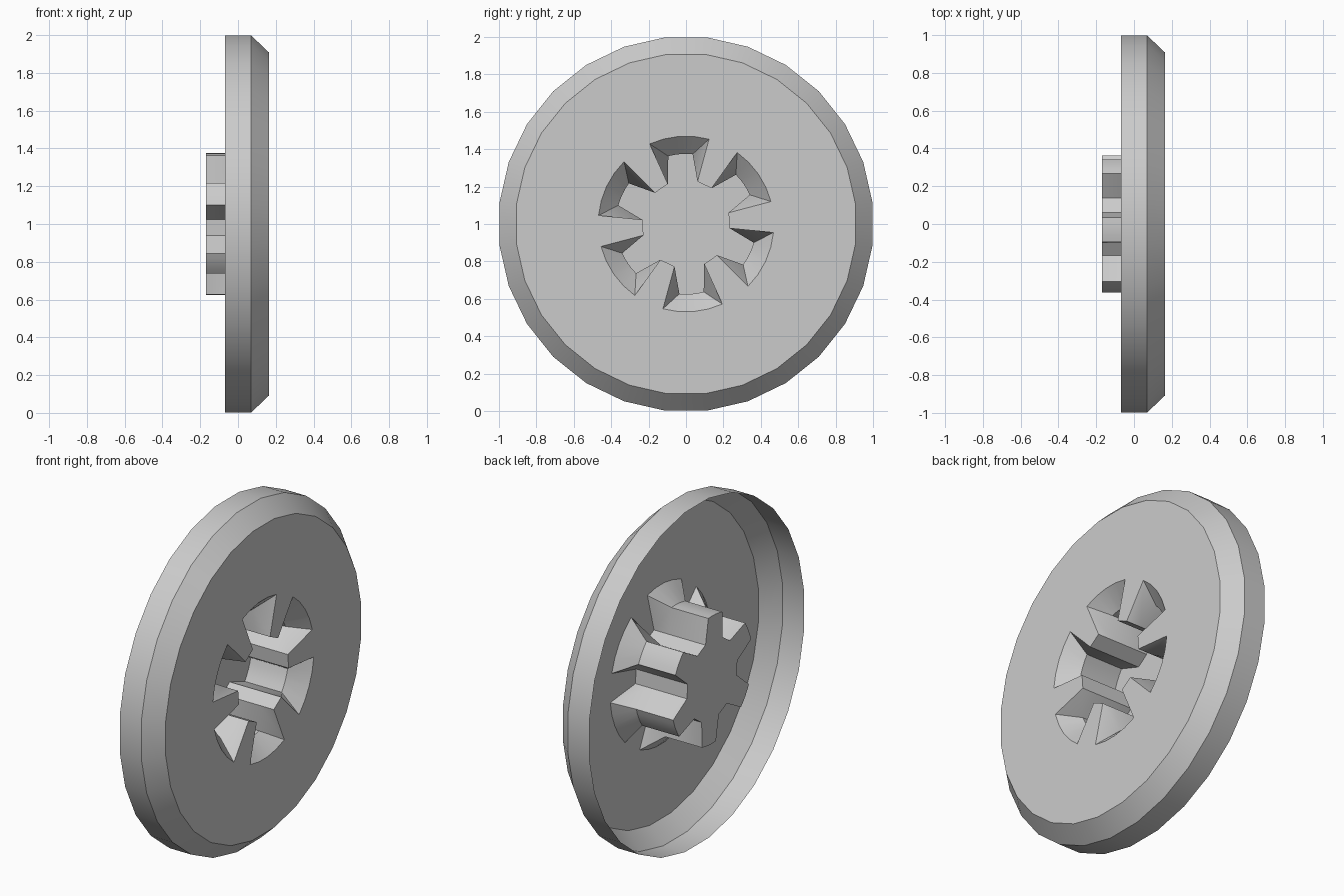
import bpy, bmesh
from math import radians, sin, cos

if "Cube" in bpy.data.objects:
    bpy.data.objects.remove(bpy.data.objects["Cube"], do_unlink=True)

SIDES = 28
FACE_X, BEND_X, RIM_X, HUB_X = 0.165, 0.07, -0.07, -0.17
ROOT_R = 0.235

# Plain grey plastic
grey = bpy.data.materials.new("grey")
grey.use_nodes = True
colour = (0.6, 0.6, 0.6, 1)
grey.diffuse_color = colour
grey.node_tree.nodes["Principled BSDF"].inputs["Base Color"].default_value = colour


def point(radius, degrees, x):
    a = radians(degrees)
    return (x, radius * cos(a), 1 + radius * sin(a))


def rim_ring(bm, radius, x):
    return [bm.verts.new(point(radius, (i + 0.5) * 360 / SIDES, x)) for i in range(SIDES)]


def spline_ring(bm, tip_radius, half_angle, x, steps=4):
    # Six-lobed outline: root, arc across the lobe tip, root
    ring = []
    for k in range(6):
        centre = 34.6 + 60 * k
        ring.append(bm.verts.new(point(ROOT_R, centre - 19.8, x)))
        for s in range(steps + 1):
            a = centre + half_angle * (2 * s / steps - 1)
            ring.append(bm.verts.new(point(tip_radius, a, x)))
        ring.append(bm.verts.new(point(ROOT_R, centre + 19.8, x)))
    return ring


def bridge(bm, a, b):
    for i in range(len(a)):
        j = (i + 1) % len(a)
        bm.faces.new((a[i], a[j], b[j], b[i]))


def loop_edges(bm, ring):
    return [bm.edges.get((ring[i - 1], ring[i])) for i in range(len(ring))]


bm = bmesh.new()

# Open rim wall and its bevel
rim = [rim_ring(bm, r, x) for r, x in ((1.004, RIM_X), (1.004, BEND_X), (0.913, FACE_X))]
bridge(bm, rim[0], rim[1])
bridge(bm, rim[1], rim[2])

# Splined socket: flared mouth, straight tube
hub = [spline_ring(bm, 0.47, 19.8, FACE_X),
       spline_ring(bm, 0.375, 10, BEND_X),
       spline_ring(bm, 0.375, 10, HUB_X)]
bridge(bm, hub[0], hub[1])
bridge(bm, hub[1], hub[2])

# Closed end of the socket, and the flat disc around its mouth
bm.faces.new(hub[2])
bmesh.ops.triangle_fill(bm, use_beauty=True, use_dissolve=False, normal=(1, 0, 0),
                        edges=loop_edges(bm, rim[2]) + loop_edges(bm, hub[0]))
bmesh.ops.recalc_face_normals(bm, faces=bm.faces)

# Make the disc face point outward
disc = max(bm.faces, key=lambda f: f.calc_center_median().x)
if disc.normal.x < 0:
    bmesh.ops.reverse_faces(bm, faces=bm.faces)

mesh = bpy.data.meshes.new("splined_disc")
bm.to_mesh(mesh)
bm.free()
mesh.materials.append(grey)
cover = bpy.data.objects.new("splined_disc", mesh)
bpy.context.collection.objects.link(cover)
bpy.context.view_layer.objects.active = cover
cover.select_set(True)
bpy.ops.object.shade_smooth_by_angle(angle=radians(30))
